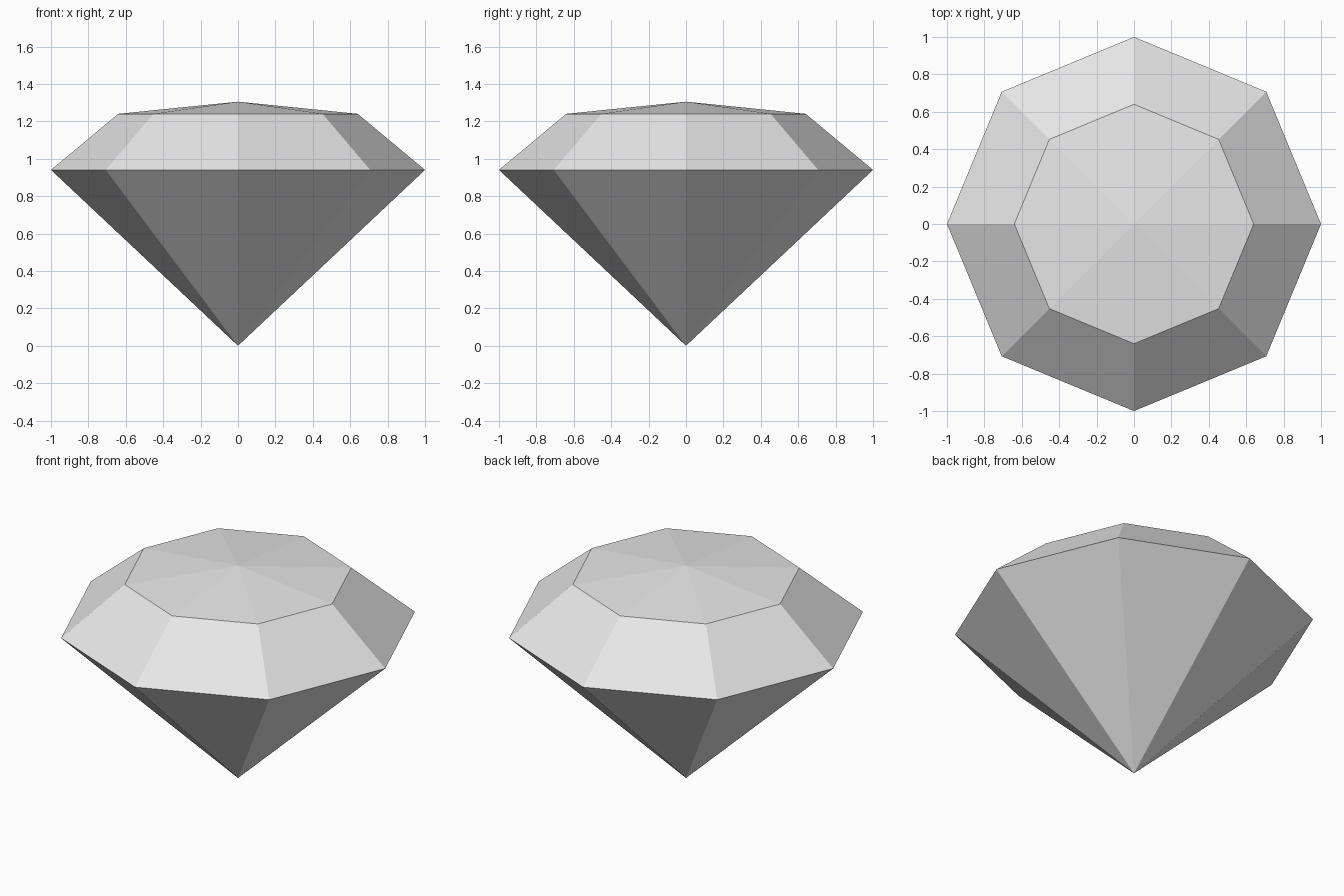
import bpy
import bmesh
from math import cos, sin, tau

SIDES = 8
GIRDLE = (1.0, 0.94)   # radius, height of the widest ring
TABLE = (0.64, 1.24)   # radius, height of the upper ring
TIP_Z, PEAK_Z = 0.0, 1.305

cube = bpy.data.objects.get("Cube")
if cube:
    bpy.data.objects.remove(cube, do_unlink=True)

# Single neutral grey
grey = bpy.data.materials.new("gem grey")
grey.use_nodes = True
grey.diffuse_color = (0.8, 0.8, 0.8, 1)
grey.node_tree.nodes["Principled BSDF"].inputs["Base Color"].default_value = (0.8, 0.8, 0.8, 1)

bm = bmesh.new()


def ring(radius, z):
    return [bm.verts.new((radius * cos(tau * i / SIDES), radius * sin(tau * i / SIDES), z))
            for i in range(SIDES)]


# Rings and the two points
tip = bm.verts.new((0, 0, TIP_Z))
peak = bm.verts.new((0, 0, PEAK_Z))
girdle = ring(*GIRDLE)
table = ring(*TABLE)

# Pavilion, crown and shallow cap facets
for i in range(SIDES):
    j = (i + 1) % SIDES
    bm.faces.new((tip, girdle[j], girdle[i]))
    bm.faces.new((girdle[i], girdle[j], table[j], table[i]))
    bm.faces.new((table[i], table[j], peak))
bmesh.ops.recalc_face_normals(bm, faces=bm.faces)

mesh = bpy.data.meshes.new("cut_gem")
bm.to_mesh(mesh)
bm.free()
mesh.materials.append(grey)
gem = bpy.data.objects.new("cut_gem", mesh)
bpy.context.collection.objects.link(gem)
